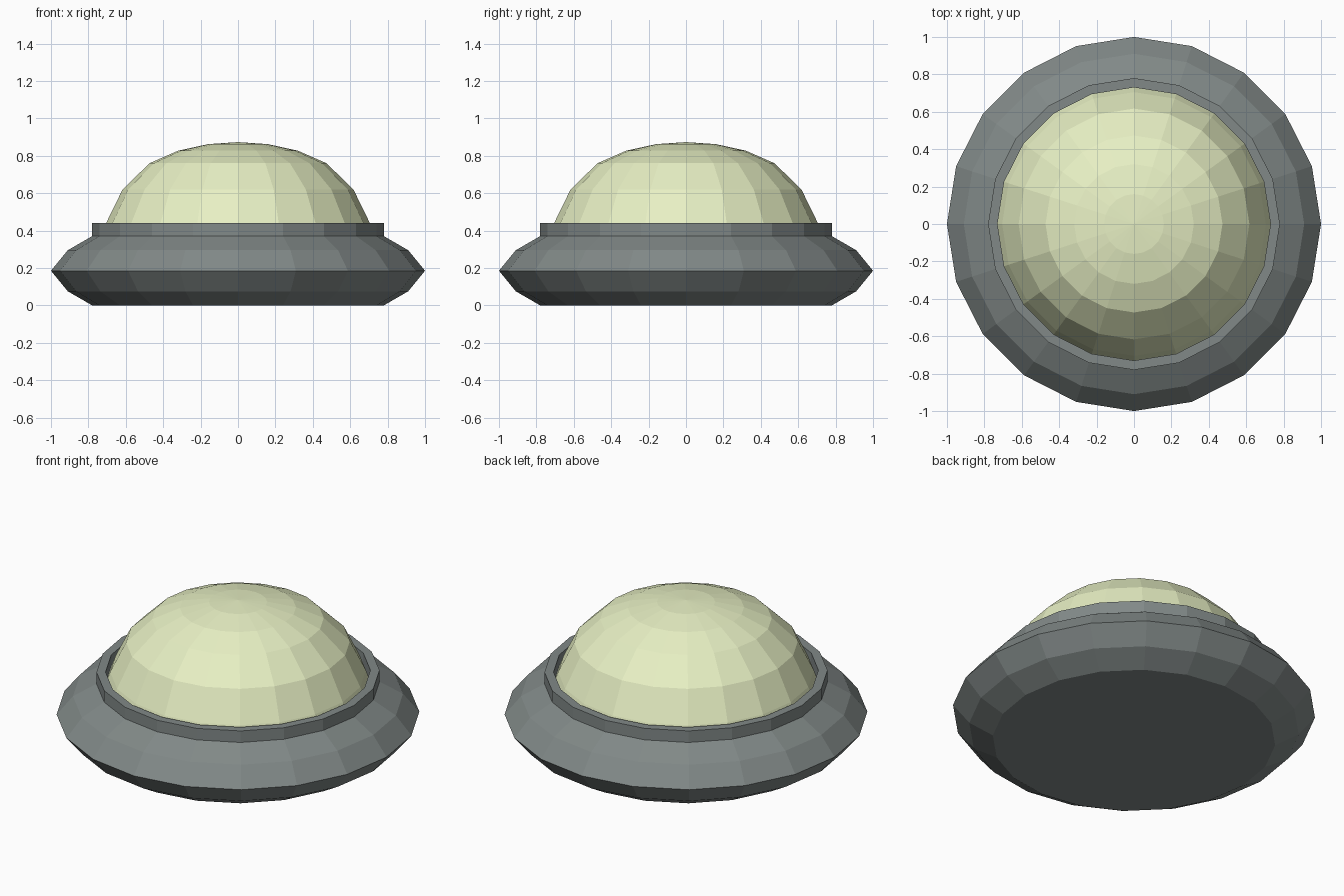
import bpy, bmesh
from math import cos, sin, pi

if "Cube" in bpy.data.objects:
    bpy.data.objects.remove(bpy.data.objects["Cube"])

SIDES = 20


def material(name, rgb):
    m = bpy.data.materials.new(name)
    m.diffuse_color = (*rgb, 1)
    m.use_nodes = True
    m.node_tree.nodes["Principled BSDF"].inputs["Base Color"].default_value = m.diffuse_color
    return m


def lathe(name, profile, mat, closed=False):
    """Spin an (r, z) profile around z; r = 0 makes a pole."""
    bm = bmesh.new()
    rings = []
    for r, z in profile:
        if r == 0:
            rings.append([bm.verts.new((0, 0, z))] * SIDES)
        else:
            rings.append([bm.verts.new((r * cos(2 * pi * i / SIDES), r * sin(2 * pi * i / SIDES), z))
                          for i in range(SIDES)])
    pairs = list(zip(rings, rings[1:]))
    if closed:
        pairs.append((rings[-1], rings[0]))
    for a, b in pairs:
        for i in range(SIDES):
            j = (i + 1) % SIDES
            bm.faces.new(dict.fromkeys((a[i], a[j], b[j], b[i])))
    bmesh.ops.recalc_face_normals(bm, faces=bm.faces)
    me = bpy.data.meshes.new(name)
    bm.to_mesh(me)
    bm.free()
    me.materials.append(mat)
    ob = bpy.data.objects.new(name, me)
    bpy.context.collection.objects.link(ob)
    return ob


metal = material("dark_metal", (0.22, 0.25, 0.245))
glass = material("pale_glass", (0.80, 0.87, 0.55))

# Wide bevelled base
lathe("base", [(0, 0), (0.78, 0), (0.91, 0.075), (1, 0.185), (0.91, 0.295), (0.78, 0.37), (0, 0.37)], metal)

# Raised collar holding the dome
lathe("collar", [(0.78, 0.37), (0.78, 0.44), (0.73, 0.44), (0.73, 0.37)], metal, closed=True)

# Faceted lamp dome
lathe("dome", [(0, 0.37), (0.73, 0.37), (0.705, 0.44), (0.617, 0.62), (0.473, 0.76),
               (0.32, 0.827), (0.16, 0.862), (0, 0.873)], glass)
